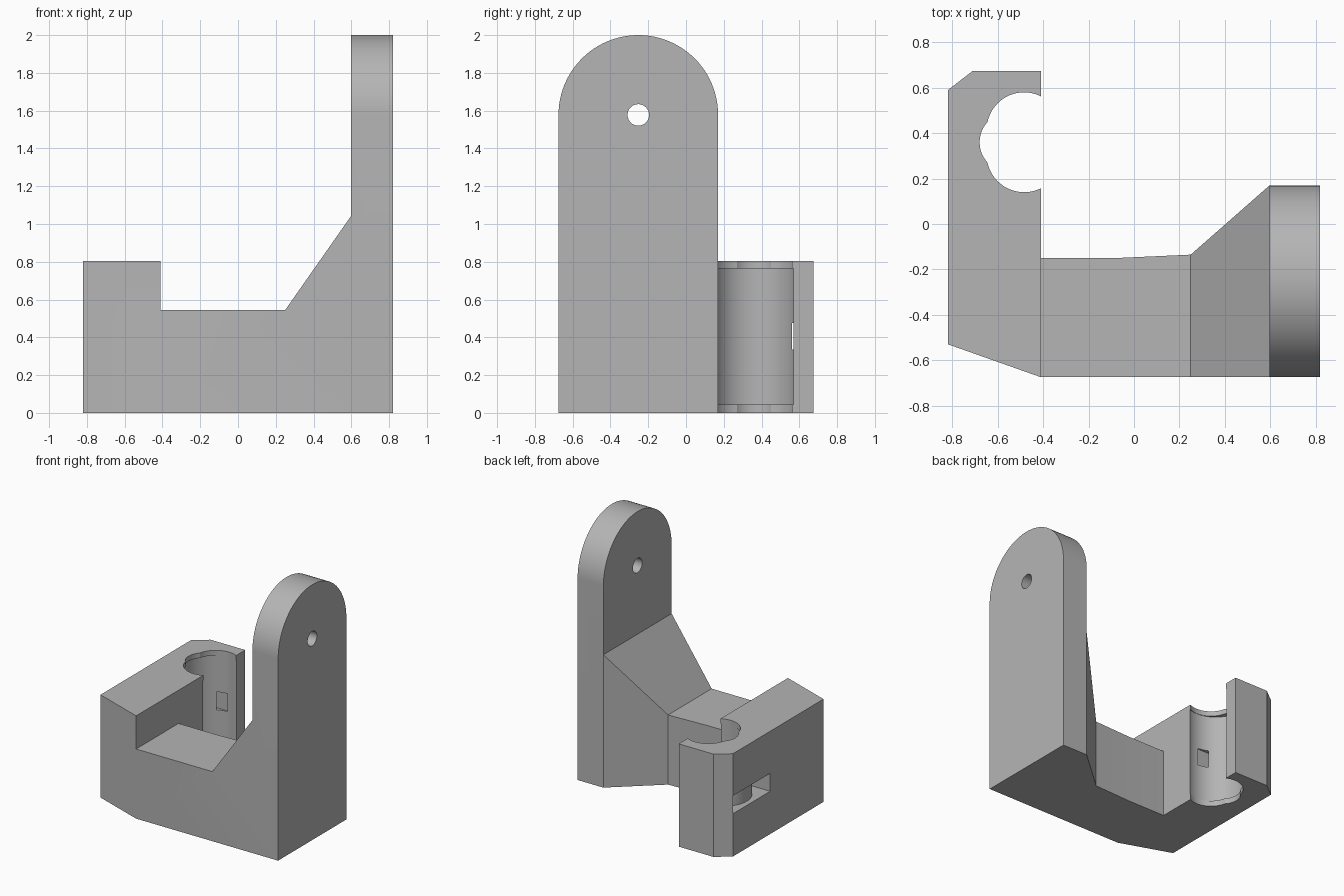
import bpy
import bmesh
import math
from mathutils import Vector

if "Cube" in bpy.data.objects:
    bpy.data.objects.remove(bpy.data.objects["Cube"], do_unlink=True)

grey = bpy.data.materials.new("plain_grey")
grey.use_nodes = True
colour = (0.46, 0.46, 0.46, 1)
grey.diffuse_color = colour
grey.node_tree.nodes["Principled BSDF"].inputs["Base Color"].default_value = colour


def prism(name, outline, axis, low, high):
    """Extrude a 2D outline along the x, y or z axis."""
    place = {"x": lambda a, b, c: (c, a, b),
             "y": lambda a, b, c: (a, c, b),
             "z": lambda a, b, c: (a, b, c)}[axis]
    bm = bmesh.new()
    face = bm.faces.new([bm.verts.new(place(a, b, low)) for a, b in outline])
    new = bmesh.ops.extrude_face_region(bm, geom=[face])["geom"]
    shift = Vector(place(0, 0, high - low))
    bmesh.ops.translate(bm, vec=shift, verts=[g for g in new if isinstance(g, bmesh.types.BMVert)])
    bmesh.ops.recalc_face_normals(bm, faces=bm.faces)
    mesh = bpy.data.meshes.new(name)
    bm.to_mesh(mesh)
    bm.free()
    mesh.materials.append(grey)
    obj = bpy.data.objects.new(name, mesh)
    bpy.context.collection.objects.link(obj)
    return obj


def arc(a, b, radius, start=0, end=360, steps=64):
    count = steps if end - start == 360 else steps + 1
    angles = [math.radians(start + (end - start) * i / steps) for i in range(count)]
    return [(a + radius * math.cos(t), b + radius * math.sin(t)) for t in angles]


def combine(target, tool, operation):
    """Apply a boolean and discard the helper."""
    tool.hide_render = True
    mod = target.modifiers.new("shape", "BOOLEAN")
    mod.operation = operation
    mod.solver = "EXACT"
    mod.object = tool
    bpy.context.view_layer.objects.active = target
    bpy.ops.object.modifier_apply(modifier=mod.name)
    bpy.data.objects.remove(tool, do_unlink=True)


# Bracket body: plan outline limited by front and side profiles
plan = [(-0.82, -0.53), (-0.41, -0.675), (-0.1, -0.785), (1, -0.785), (1, 0.17),
        (0.597, 0.17), (0.25, -0.135), (-0.08, -0.15), (-0.41, -0.15),
        (-0.41, 0.675), (-0.71, 0.675), (-0.82, 0.59)]
bracket = prism("bracket_body", plan, "z", 0, 2.2)

front = [(-1, -0.1), (0.82, -0.1), (0.82, 2.3), (0.597, 2.3), (0.597, 1.04),
         (0.25, 0.545), (-0.41, 0.545), (-0.41, 0.805), (-1, 0.805)]
combine(bracket, prism("front_profile", front, "y", -1, 1), "INTERSECT")

arch_y, arch_z, arch_r = -0.2525, 1.5775, 0.4225
side = [(-0.675, -0.2), (0.9, -0.2), (0.9, 1.55)] + arc(arch_y, arch_z, arch_r, 0, 180, 48)
combine(bracket, prism("side_profile", side, "x", -1.2, 1.2), "INTERSECT")

# Pivot hole through the upright
combine(bracket, prism("pivot_hole", arc(arch_y, arch_z, 0.057, steps=32), "x", 0.5, 1), "DIFFERENCE")

# Lobed socket through the clamp, wider between its end lips
for y, x, r in ((0.415, -0.484, 0.165), (0.305, -0.484, 0.165), (0.36, -0.547, 0.133)):
    combine(bracket, prism("socket_lobe", arc(x, y, r), "z", -0.1, 1), "DIFFERENCE")
combine(bracket, prism("socket_bore", arc(-0.484, 0.36, 0.222), "z", 0.045, 0.765), "DIFFERENCE")

# Strap slot passing behind the socket around a rounded core
slot = prism("strap_slot", [(-0.9, 0.13), (-0.5, 0.13), (-0.5, 0.59), (-0.9, 0.59)], "z", 0.335, 0.475)
combine(slot, prism("strap_core", arc(-0.58, 0.36, 0.2), "z", 0.2, 0.6), "DIFFERENCE")
combine(bracket, slot, "DIFFERENCE")

# Smooth curves, sharp corners
bpy.ops.object.select_all(action="DESELECT")
bracket.select_set(True)
bpy.context.view_layer.objects.active = bracket
bpy.ops.object.shade_smooth_by_angle(angle=math.radians(25))
